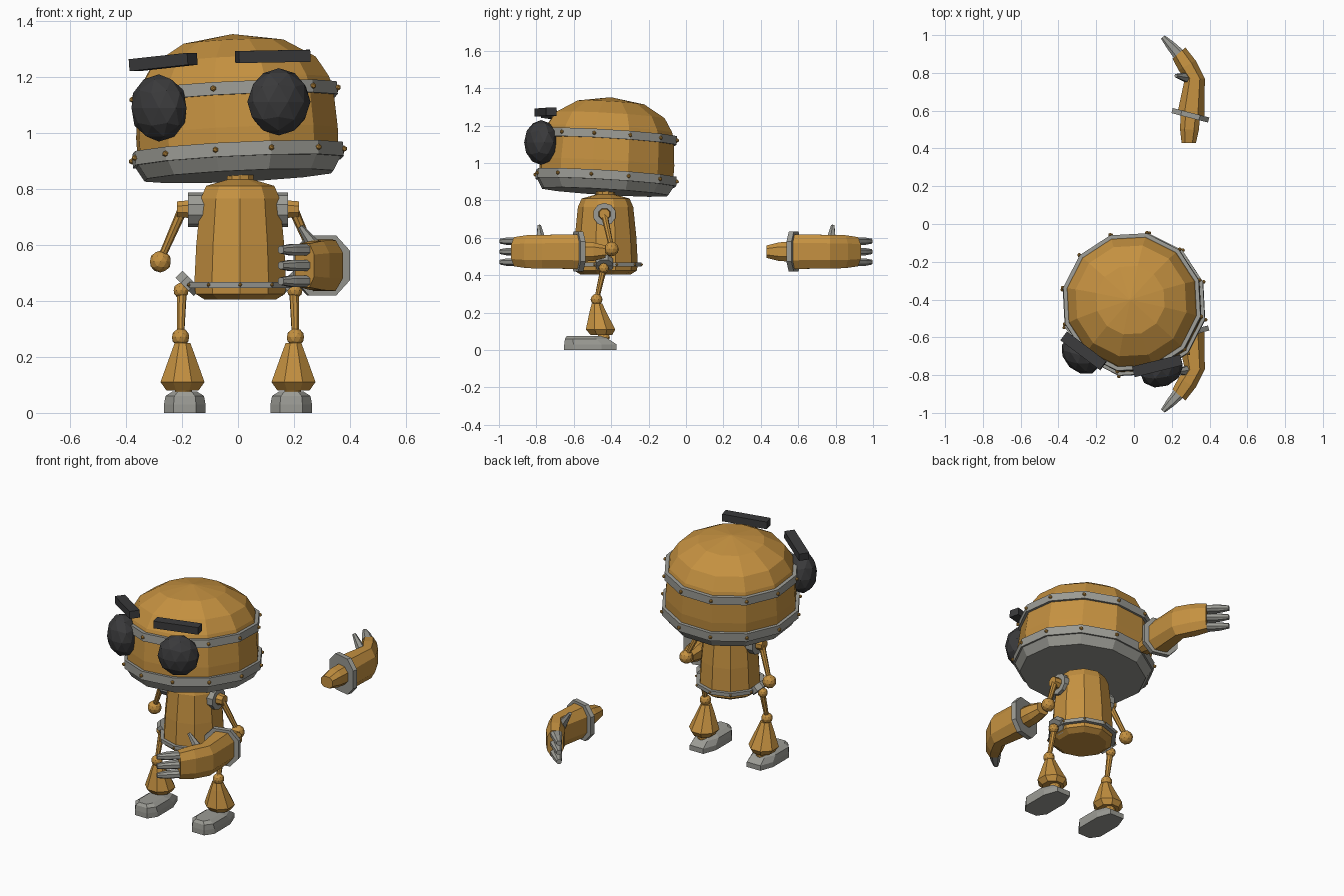
import bpy, bmesh, math
from mathutils import Matrix, Vector

if "Cube" in bpy.data.objects:
    bpy.data.objects.remove(bpy.data.objects["Cube"])


def material(name, col):
    m = bpy.data.materials.new(name)
    m.diffuse_color = (*col, 1)
    m.use_nodes = True
    m.node_tree.nodes["Principled BSDF"].inputs["Base Color"].default_value = m.diffuse_color
    return m


ORANGE = material("orange_metal", (0.56, 0.285, 0.052))
GREY = material("grey_steel", (0.33, 0.33, 0.30))
DARK = material("dark_rubber", (0.042, 0.042, 0.044))


def finish(name, bm, mat, matrix=None):
    if matrix is not None:
        bm.transform(matrix)
    bmesh.ops.recalc_face_normals(bm, faces=bm.faces)
    me = bpy.data.meshes.new(name)
    bm.to_mesh(me)
    bm.free()
    me.materials.append(mat)
    ob = bpy.data.objects.new(name, me)
    bpy.context.collection.objects.link(ob)
    return ob


def loft(name, rings, mat, matrix=None):
    """Skin equal-length point rings and cap both ends."""
    bm = bmesh.new()
    vs = [[bm.verts.new(p) for p in r] for r in rings]
    n = len(vs[0])
    for a, b in zip(vs, vs[1:]):
        for i in range(n):
            j = (i + 1) % n
            bm.faces.new((a[i], a[j], b[j], b[i]))
    bm.faces.new(vs[0])
    bm.faces.new(vs[-1])
    return finish(name, bm, mat, matrix)


def lathe(name, profile, n, mat, matrix=None, start=0.0):
    """Turn (radius, height) points around z with n sides."""
    angs = [start + 2 * math.pi * i / n for i in range(n)]
    return loft(name, [[(r * math.cos(a), r * math.sin(a), z) for a in angs]
                       for r, z in profile], mat, matrix)


def rod(name, p, q, r1, r2, n, mat):
    p, q = Vector(p), Vector(q)
    d = q - p
    m = Matrix.Translation(p) @ d.to_track_quat('Z', 'Y').to_matrix().to_4x4()
    return lathe(name, [(r1, 0), (r2, d.length)], n, mat, m, math.pi / n)


def ball(name, p, r, mat, rot=None, scale=(1, 1, 1), sub=2):
    bm = bmesh.new()
    bmesh.ops.create_icosphere(bm, subdivisions=sub, radius=r)
    m = Matrix.Translation(p) @ (rot or Matrix()) @ Matrix.Diagonal((*scale, 1))
    return finish(name, bm, mat, m)


def rivets(name, n, radius, z, size, matrix, start=0.0):
    bm = bmesh.new()
    for i in range(n):
        a = start + 2 * math.pi * i / n
        bmesh.ops.create_icosphere(bm, subdivisions=1, radius=size, matrix=Matrix.Translation(
            (radius * math.cos(a), radius * math.sin(a), z)))
    return finish(name, bm, ORANGE, matrix)


def rz(deg):
    return Matrix.Rotation(math.radians(deg), 4, 'Z')


# Head: tilted and turned a little
HEAD = (Matrix.Translation((0, -0.427, 0.92)) @ Matrix.Rotation(math.radians(-3.4), 4, 'X')
        @ Matrix.Rotation(math.radians(-2.7), 4, 'Y') @ rz(-12))
lathe("head_base", [(0.345, -0.075), (0.375, -0.025), (0.36, 0.0)], 12, GREY, HEAD)
lathe("head_shell", [(0.366, -0.01), (0.368, 0.08), (0.358, 0.22), (0.345, 0.262), (0.30, 0.335),
                     (0.185, 0.403), (0.006, 0.432)], 12, ORANGE, HEAD)
lathe("lower_head_band", [(0.36, -0.025), (0.385, -0.025), (0.385, 0.025), (0.36, 0.025)], 12, GREY, HEAD)
lathe("upper_head_band", [(0.345, 0.197), (0.374, 0.197), (0.372, 0.243), (0.34, 0.243)], 12, GREY, HEAD)
rivets("lower_head_rivets", 12, 0.388, 0.0, 0.011, HEAD)
rivets("upper_head_rivets", 12, 0.376, 0.22, 0.011, HEAD)

# Eyes, flattened toward the head, and brows
for side, p, yaw in (("left", (-0.282, -0.695, 1.088), -44), ("right", (0.146, -0.775, 1.11), 22)):
    ball(side + "_eye", p, 0.12, DARK, rz(yaw), (0.97, 0.72, 1))
for side, p, yaw, roll in (("left", (-0.267, -0.672, 1.252), -37, -5), ("right", (0.124, -0.751, 1.272), 14, -1)):
    bm = bmesh.new()
    bmesh.ops.create_cube(bm, size=1)
    finish(side + "_brow", bm, DARK, Matrix.Translation(p) @ rz(yaw)
           @ Matrix.Rotation(math.radians(roll), 4, 'Y') @ Matrix.Diagonal((0.262, 0.058, 0.043, 1)))

# Body and neck
BODY = Matrix.Translation((0.008, -0.43, 0))
FRONT = -math.pi / 2
lathe("neck", [(0.05, 0.81), (0.05, 0.86)], 10, ORANGE, BODY, FRONT)
lathe("body", [(0.135, 0.405), (0.168, 0.425), (0.172, 0.465), (0.165, 0.60), (0.148, 0.765),
               (0.128, 0.81), (0.05, 0.832)], 10, ORANGE, BODY, FRONT)
lathe("body_band", [(0.16, 0.446), (0.192, 0.446), (0.192, 0.467), (0.16, 0.467)], 10, GREY, BODY, FRONT)
rivets("body_rivets", 10, 0.193, 0.457, 0.007, BODY, FRONT)

# Upper arms and legs on both sides
for side, s in (("left", -1), ("right", 1)):
    y = -0.436
    rod(side + "_shoulder_disc", (s * 0.12, y, 0.725), (s * 0.178, y, 0.725), 0.062, 0.062, 10, GREY)
    rod(side + "_shoulder_joint", (s * 0.165, y, 0.727), (s * 0.217, y, 0.727), 0.035, 0.03, 8, ORANGE)
    rod(side + "_upper_arm", (s * 0.20, y, 0.72), (s * 0.277, -0.398, 0.545), 0.018, 0.013, 8, ORANGE)
    ball(side + "_elbow", (s * 0.277, -0.398, 0.54), 0.039, ORANGE)
    rod(side + "_hip_disc", (s * 0.165, y, 0.475), (s * 0.19, y, 0.45), 0.05, 0.05, 8, GREY)
    ball(side + "_hip_joint", (s * 0.203, -0.44, 0.437), 0.028, ORANGE)
    rod(side + "_thigh", (s * 0.20, -0.44, 0.437), (s * 0.205, -0.478, 0.27), 0.018, 0.013, 8, ORANGE)
    ball(side + "_knee", (s * 0.205, -0.478, 0.27), 0.032, ORANGE)

    # Shin: flared bell leaning back toward the ankle
    rings = []
    for z, yc, r in ((0.25, -0.476, 0.03), (0.21, -0.472, 0.046), (0.11, -0.457, 0.085), (0.08, -0.452, 0.062)):
        rings.append([(s * 0.198 + r * math.cos(a), yc + r * math.sin(a), z)
                      for a in [math.pi / 8 + i * math.pi / 4 for i in range(8)]])
    loft(side + "_shin", rings, ORANGE)
    ball(side + "_ankle", (s * 0.195, -0.44, 0.068), 0.033, ORANGE)

    # Foot: long octagon with a raised toe cap
    outline = [(0.04, -0.14), (0.074, -0.09), (0.074, 0.06), (0.045, 0.14),
               (-0.045, 0.14), (-0.074, 0.06), (-0.074, -0.09), (-0.04, -0.14)]
    loft(side + "_foot", [[(x * k + s * 0.19, yy * ky - 0.511 + off, z) for x, yy in outline]
                          for z, k, ky, off in ((0, 1, 1, 0), (0.03, 1, 1, 0), (0.06, 0.93, 0.83, -0.02),
                                                (0.076, 0.6, 0.68, -0.03))], GREY)


def section(x, y, d, w, h, f, zc=0.526):
    """Octagonal section across a horizontal direction d."""
    dx, dy = Vector(d).normalized()
    cs = [(1, .5), (.5, 1), (-.5, 1), (-1, .5), (-1, -.5), (-.5, -1), (.5, -1), (1, -.5)]
    return [(x + dy * u * w, f * (y - dx * u * w), zc + v * h) for u, v in cs]


# Forearms: one reaching forward, a detached one mirrored behind
for side, f in (("front", -1), ("back", 1)):
    loft(side + "_forearm_stub", [section(0.29, 0.43, (0, 1), 0.038, 0.033, f),
                                  section(0.293, 0.50, (.1, 1), 0.05, 0.05, f),
                                  section(0.30, 0.59, (.2, 1), 0.052, 0.054, f)], ORANGE)
    d = (.25, .97)
    loft(side + "_cuff", [section(0.295, 0.562, d, 0.1, 0.107, f),
                          section(0.302, 0.589, d, 0.1, 0.107, f)], GREY)
    loft(side + "_hand", [section(0.303, 0.585, d, 0.072, 0.092, f),
                          section(0.322, 0.77, (0, 1), 0.053, 0.09, f),
                          section(0.281, 0.84, (-.45, .8), 0.052, 0.088, f),
                          section(0.238, 0.905, (-.65, .75), 0.045, 0.078, f)], ORANGE)
    for i, z in enumerate((0.47, 0.526, 0.582)):
        loft(f"{side}_finger_{i + 1}", [section(0.235, 0.90, (-.65, .75), 0.032, 0.02, f, z),
                                        section(0.19, 0.95, (-.6, .75), 0.024, 0.02, f, z),
                                        section(0.153, 0.99, (-.6, .75), 0.013, 0.013, f, z)], GREY)
    rod(side + "_thumb", (0.285, f * 0.775, 0.575), (0.222, f * 0.785, 0.665), 0.03, 0.01, 6, GREY)
